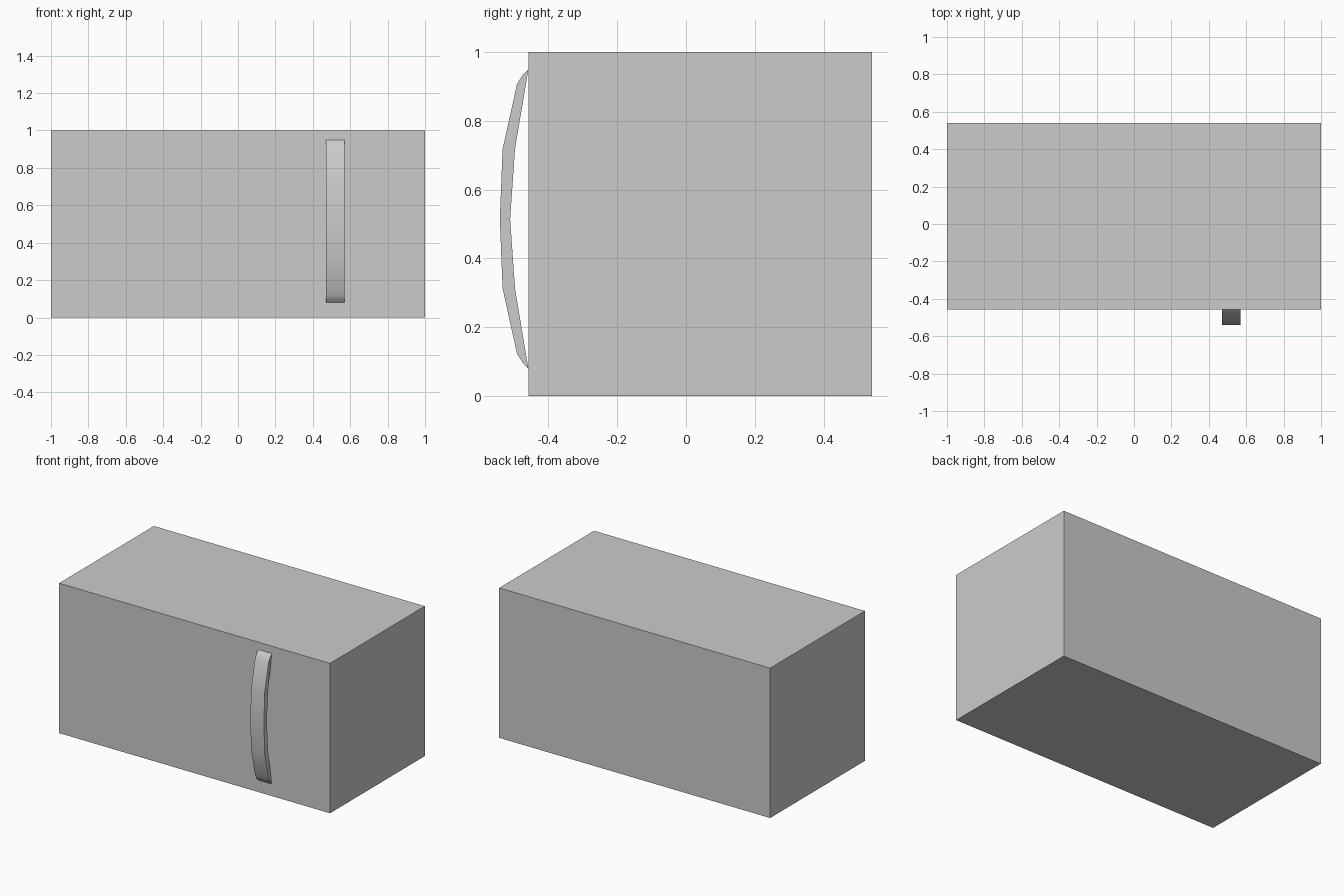
import bpy, bmesh

if "Cube" in bpy.data.objects:
    bpy.data.objects.remove(bpy.data.objects["Cube"])

# Cabinet body: plain sharp-edged box
bpy.ops.mesh.primitive_cube_add(size=1, location=(0, 0.0415, 0.5))
body = bpy.context.object
body.name = "cabinet_body"
body.scale = (2, 0.999, 1)
bpy.ops.object.transform_apply(location=True, scale=True)

# Bowed handle: half profile as (y, height from handle centre), mirrored about its middle
MID_Z, X0, X1 = 0.515, 0.47, 0.57
tip = (-0.458, 0.435)
outer = [(-0.474, 0.419), (-0.491, 0.392), (-0.533, 0.202)]
inner = [(-0.497, 0.202)]


def arc(half, middle):
    """Upper half, middle point, then the mirrored lower half."""
    return half + [middle] + [(y, -z) for y, z in reversed(half)]


outer_pts = [tip] + arc(outer, (-0.541, 0)) + [(tip[0], -tip[1])]
inner_pts = [tip] + arc(inner, (-0.511, 0)) + [(tip[0], -tip[1])]
outline = outer_pts + inner_pts[-2:0:-1]

bm = bmesh.new()
face = bm.faces.new([bm.verts.new((X0, y, z + MID_Z)) for y, z in outline])
ext = bmesh.ops.extrude_face_region(bm, geom=[face], use_keep_orig=True)
moved = [g for g in ext["geom"] if isinstance(g, bmesh.types.BMVert)]
bmesh.ops.translate(bm, verts=moved, vec=(X1 - X0, 0, 0))
bmesh.ops.recalc_face_normals(bm, faces=bm.faces)
mesh = bpy.data.meshes.new("door_handle")
bm.to_mesh(mesh)
bm.free()
handle = bpy.data.objects.new("door_handle", mesh)
bpy.context.collection.objects.link(handle)

# Smooth bow with crisp side edges
bpy.ops.object.select_all(action='DESELECT')
handle.select_set(True)
bpy.context.view_layer.objects.active = handle
bpy.ops.object.shade_smooth_by_angle(angle=0.6)
